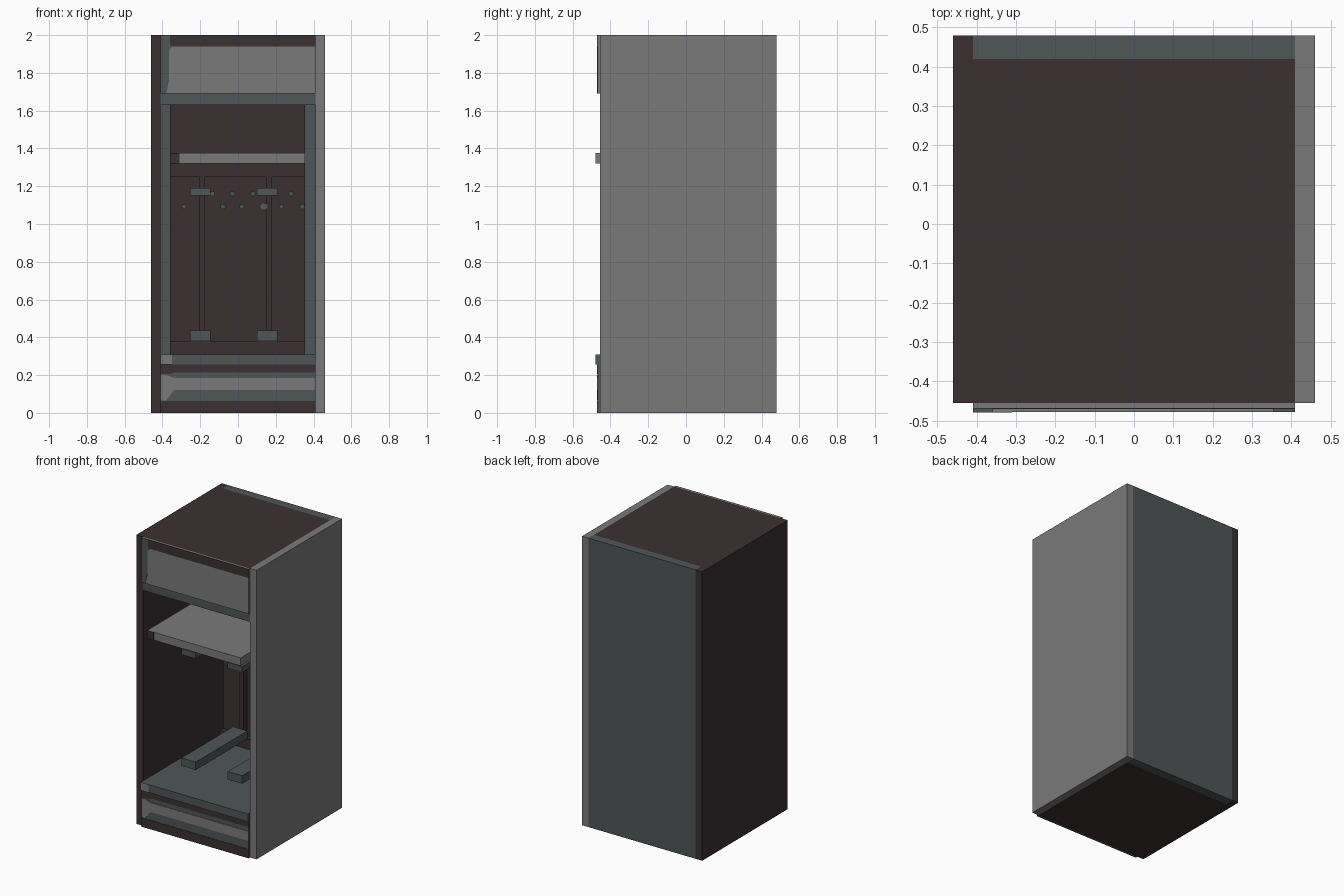
import bpy, bmesh, math

cube = bpy.data.objects.get("Cube")
if cube:
    bpy.data.objects.remove(cube, do_unlink=True)


def material(name, colour):
    m = bpy.data.materials.new(name)
    m.use_nodes = True
    m.diffuse_color = (*colour, 1)
    bsdf = next(n for n in m.node_tree.nodes if n.type == 'BSDF_PRINCIPLED')
    bsdf.inputs["Base Color"].default_value = (*colour, 1)
    return m


LIGHT = material("light grey", (0.19, 0.195, 0.19))
SLATE = material("slate grey", (0.08, 0.092, 0.094))
DARK = material("dark brown", (0.043, 0.03, 0.031))


def prism(name, outline, y0, y1, mat):
    """Extrude an x-z outline from y0 (front) to y1 (back)."""
    bm = bmesh.new()
    front = bm.faces.new([bm.verts.new((x, y0, z)) for x, z in outline])
    new = bmesh.ops.extrude_face_region(bm, geom=[front])["geom"]
    verts = [g for g in new if isinstance(g, bmesh.types.BMVert)]
    bmesh.ops.translate(bm, verts=verts, vec=(0, y1 - y0, 0))
    bmesh.ops.recalc_face_normals(bm, faces=bm.faces)
    mesh = bpy.data.meshes.new(name)
    bm.to_mesh(mesh)
    bm.free()
    mesh.materials.append(mat)
    ob = bpy.data.objects.new(name, mesh)
    bpy.context.collection.objects.link(ob)
    return ob


def box(name, x0, x1, y0, y1, z0, z1, mat):
    return prism(name, [(x0, z0), (x1, z0), (x1, z1), (x0, z1)], y0, y1, mat)


IN = 0.41       # half width between the side panels
FRONT = -0.455
BACK = 0.42

# Outer shell
box("right_side_panel", -0.46, -IN, FRONT, 0.48, 0, 2, DARK)
box("left_side_panel", IN, 0.46, FRONT, 0.48, 0, 2, LIGHT)
box("back_panel", -IN, IN, BACK, 0.48, 0, 2, SLATE)
box("top_box", -IN, IN, FRONT, BACK, 1.69, 2, DARK)
box("ceiling", -IN, IN, FRONT, BACK, 1.63, 1.69, SLATE)
box("base_box", -IN, IN, FRONT, BACK, 0, 0.255, DARK)
box("floor", -IN, IN, -0.478, BACK, 0.255, 0.31, SLATE)

# Header front with painted bands
box("header_front", -IN, IN, -0.468, FRONT, 1.69, 2, LIGHT)
prism("header_dark_band", [(-0.35, 1.94), (IN, 1.94), (IN, 2), (-0.36, 2), (-0.36, 1.95)],
      -0.471, -0.468, DARK)
prism("header_slate_end", [(-IN, 1.69), (-0.38, 1.69), (-0.365, 1.76), (-0.365, 1.92),
                           (-0.35, 1.94), (-0.36, 1.95), (-0.36, 2), (-IN, 2)],
      -0.471, -0.468, SLATE)

# Base front with painted bands
box("base_front", -IN, IN, -0.468, FRONT, 0, 0.255, SLATE)
box("base_dark_band", -0.36, IN, -0.471, -0.468, 0, 0.062, DARK)
box("base_dark_corner", -IN, -0.36, -0.471, -0.468, 0, 0.062, DARK)
prism("base_light_band", [(-IN, 0.065), (-0.38, 0.065), (-0.34, 0.12), (IN, 0.12),
                          (IN, 0.185), (-0.34, 0.185), (-0.38, 0.2), (-IN, 0.2)],
      -0.471, -0.468, LIGHT)
prism("base_upper_band", [(-IN, 0.205), (-0.36, 0.205), (-0.33, 0.215), (IN, 0.215),
                          (IN, 0.255), (-IN, 0.255)], -0.471, -0.468, DARK)
box("floor_light_end", -IN, -0.35, -0.48, -0.478, 0.255, 0.31, LIGHT)

# Inner back panel with its frame
PX0, PX1 = -0.36, 0.355
box("inner_back_panel", PX0, PX1, 0.35, BACK, 0.31, 1.63, DARK)
box("lower_beam", PX0, PX1, 0.31, 0.35, 0.31, 0.38, DARK)
box("upper_beam", PX0, PX1, 0.31, 0.35, 1.25, 1.32, DARK)

# Shelf
box("shelf", PX0, PX1, -0.478, 0.35, 1.32, 1.375, LIGHT)
box("shelf_dark_end", PX0, -0.31, -0.48, -0.478, 1.32, 1.375, DARK)

# Paired posts and runners
for side, x in (("right", -0.2), ("left", 0.155)):
    box(side + "_post", x - 0.005, x + 0.025, 0.31, 0.35, 0.38, 1.25, DARK)
    box(side + "_lower_runner", x - 0.055, x + 0.055, -0.255, 0.31, 0.38, 0.435, SLATE)
    box(side + "_upper_runner", x - 0.055, x + 0.055, -0.255, 0.31, 1.15, 1.19, SLATE)

# Two rows of small spots on the inner back panel
ROWS = {1.16: (-0.135, -0.03, 0.08, 0.28), 1.092: (-0.285, -0.08, 0.02, 0.135, 0.23, 0.34)}
for z, xs in ROWS.items():
    for x in xs:
        r = 0.022 if x in (0.135, 0.34) else 0.014
        ring = [(min(x + r * math.cos(a * math.pi / 4), PX1), z + r * math.sin(a * math.pi / 4))
                for a in range(8)]
        if x == 0.34:
            r = 0.015
            ring = [(x + r * math.cos(a * math.pi / 4), z + r * math.sin(a * math.pi / 4))
                    for a in range(8)]
        prism("spot", ring, 0.305, 0.31, SLATE)
